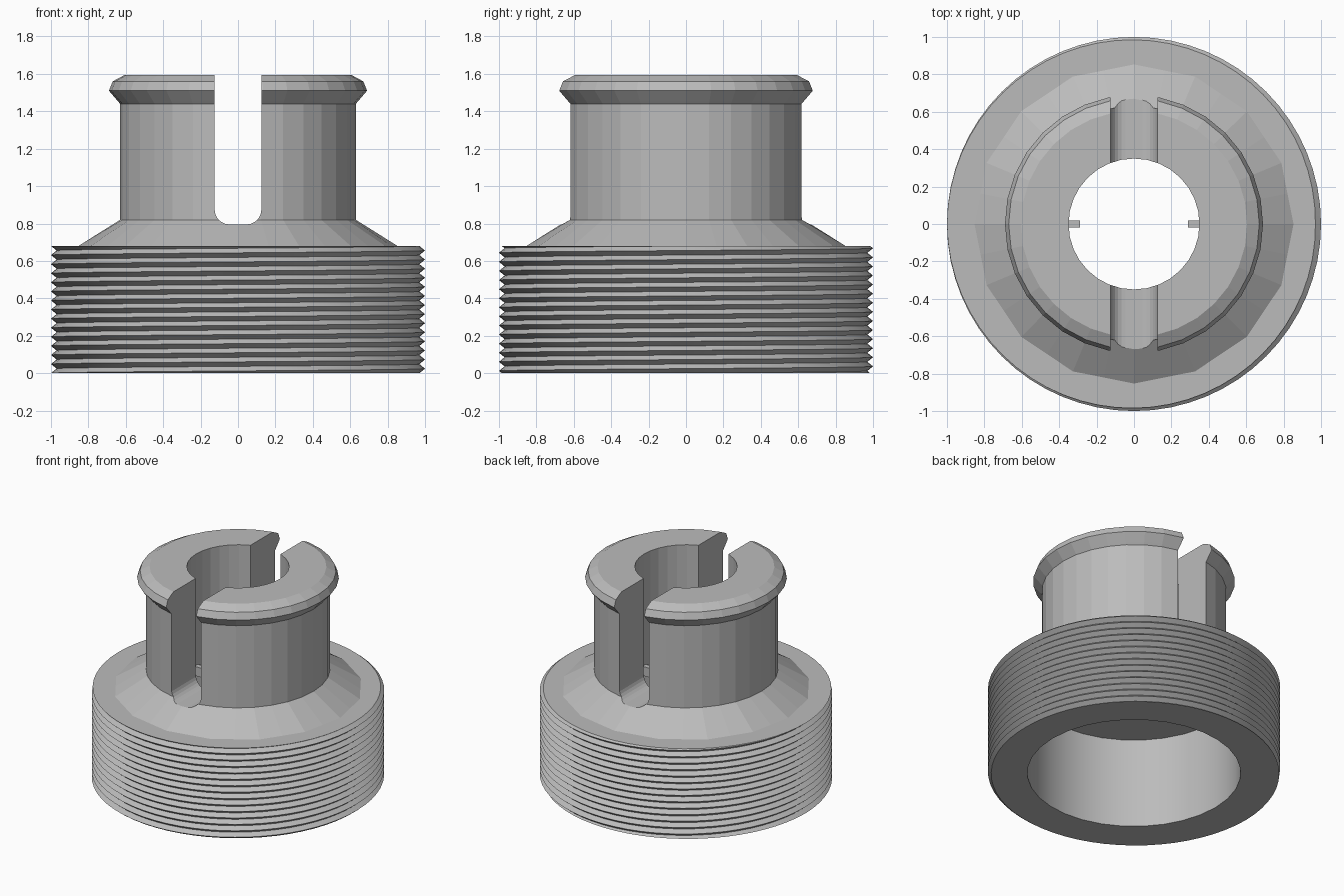
import bpy, bmesh, math
from mathutils import Matrix

if "Cube" in bpy.data.objects:
    bpy.data.objects.remove(bpy.data.objects["Cube"], do_unlink=True)

grey = bpy.data.materials.new("plain grey")
grey.use_nodes = True
colour = (0.5, 0.5, 0.5, 1)
grey.diffuse_color = colour
grey.node_tree.nodes["Principled BSDF"].inputs["Base Color"].default_value = colour

BASE_TOP = 0.68
TURNS = 14
PITCH = BASE_TOP / TURNS


def finish(bm, name):
    bmesh.ops.remove_doubles(bm, verts=bm.verts, dist=0.0001)
    bmesh.ops.recalc_face_normals(bm, faces=bm.faces)
    mesh = bpy.data.meshes.new(name)
    bm.to_mesh(mesh)
    bm.free()
    mesh.materials.append(grey)
    obj = bpy.data.objects.new(name, mesh)
    bpy.context.collection.objects.link(obj)
    return obj


def revolve(name, count, section):
    """Closed ring: section(i, angle) gives the (radius, height) loop of column i."""
    bm = bmesh.new()
    columns = []
    for i in range(count + 1):
        a = math.tau * i / count
        columns.append([bm.verts.new((r * math.cos(a), r * math.sin(a), z))
                        for r, z in section(i, a)])
    for left, right in zip(columns, columns[1:]):
        for k in range(len(left)):
            m = (k + 1) % len(left)
            quad = (left[k], right[k], right[m], left[m])
            if (quad[0].co - quad[3].co).length + (quad[1].co - quad[2].co).length > 0.0002:
                bm.faces.new(quad)
    return finish(bm, name)


def chord(i, sides, count):
    """Scale that puts in-between columns on the edges of a coarser polygon."""
    return math.cos(math.pi / sides) if i % (count // sides) else 1


# Threaded base sleeve with a helical ridge, cut level at both ends
def thread_section(i, a):
    inner = 0.73 * chord(i, 32, 64)
    loop = [(inner, 0)]
    for k in range(-2, 2 * TURNS + 1):
        z = min(max(PITCH * (k / 2 + a / math.tau), 0), BASE_TOP)
        phase = (z / PITCH - a / math.tau) % 1
        loop.append((0.97 + 0.03 * (1 - abs(2 * phase - 1)), z))
    return loop + [(inner, BASE_TOP)]


base = revolve("threaded_base", 64, thread_section)


# Faceted shoulder, neck and rounded lip around a central bore
def neck_section(i, a):
    return [(0.35, BASE_TOP), (0.853 * chord(i, 16, 32), BASE_TOP), (0.63, 0.82),
            (0.63, 1.44), (0.643, 1.455), (0.69, 1.51), (0.67, 1.56),
            (0.605, 1.595), (0.35, 1.595)]


neck = revolve("slotted_neck", 32, neck_section)

# Slot cutter with rounded lower corners, running front to back
bm = bmesh.new()
outline = [(0.125, 1.8)]
for s in range(7):
    t = math.pi / 2 * s / 6
    outline.append((0.045 + 0.08 * math.cos(t), 0.875 - 0.08 * math.sin(t)))
outline += [(-x, z) for x, z in reversed(outline)]
face = bm.faces.new([bm.verts.new((x, -1, z)) for x, z in outline])
side = bmesh.ops.extrude_face_region(bm, geom=[face])["geom"]
bmesh.ops.translate(bm, vec=(0, 2, 0),
                    verts=[v for v in side if isinstance(v, bmesh.types.BMVert)])
cutter = finish(bm, "slot_cutter")
cutter.hide_render = True

cut = neck.modifiers.new("slot", "BOOLEAN")
cut.operation = "DIFFERENCE"
cut.solver = "EXACT"
cut.object = cutter
bpy.context.view_layer.objects.active = neck
bpy.ops.object.modifier_apply(modifier=cut.name)
bpy.data.objects.remove(cutter, do_unlink=True)

# Two small keys inside the bore
for label, x in (("left", 0.32), ("right", -0.32)):
    bm = bmesh.new()
    bmesh.ops.create_cube(bm, size=1, matrix=Matrix.Translation((x, 0, 0.72))
                          @ Matrix.Diagonal((0.065, 0.04, 0.07, 1)))
    finish(bm, label + "_bore_key")

# Smooth around the thread while keeping its ridges crisp
bpy.ops.object.select_all(action="DESELECT")
base.select_set(True)
bpy.context.view_layer.objects.active = base
bpy.ops.object.shade_smooth_by_angle(angle=math.radians(30))
